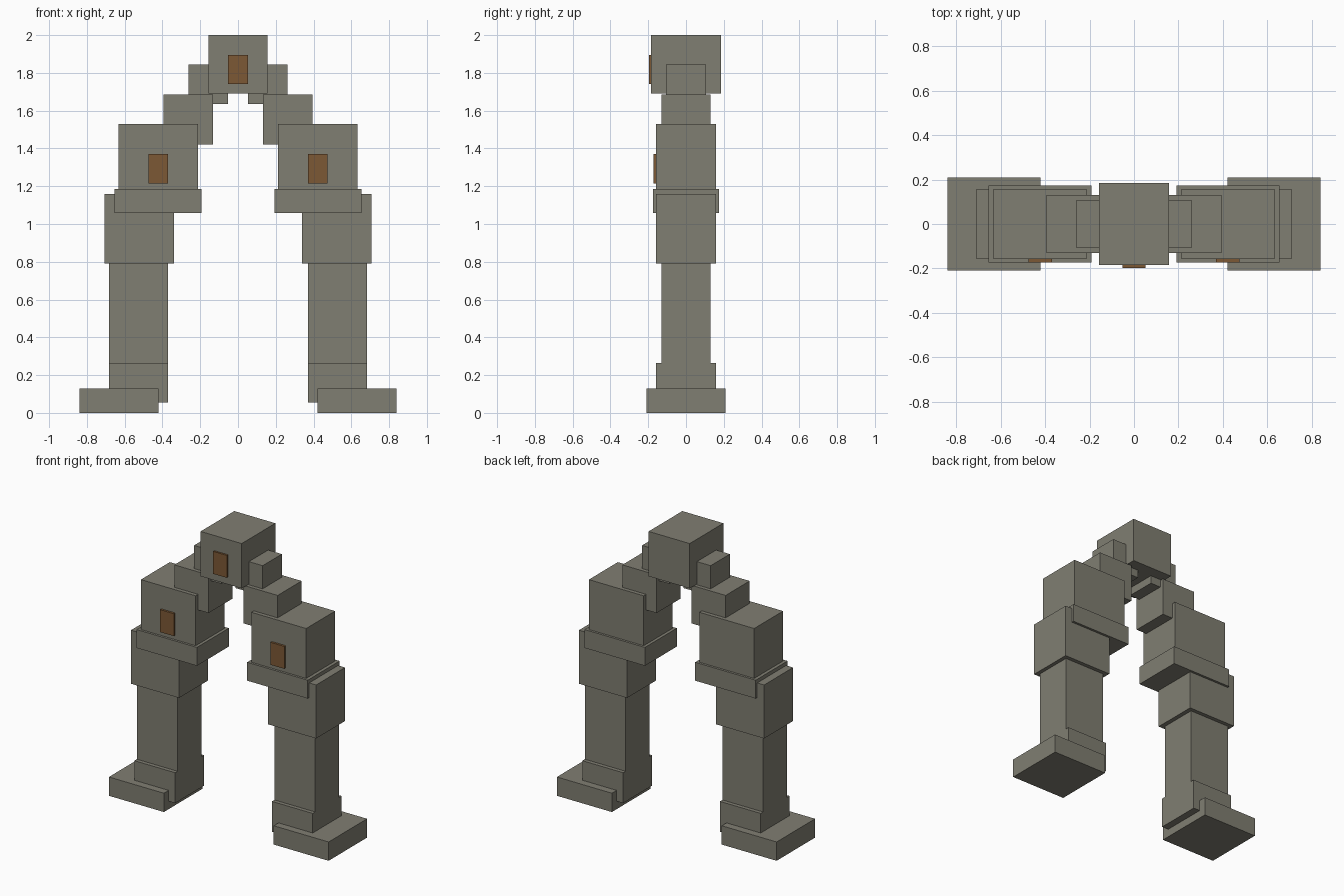
import bpy

cube = bpy.data.objects.get("Cube")
if cube:
    bpy.data.objects.remove(cube, do_unlink=True)


def make_material(name, rgb):
    mat = bpy.data.materials.new(name)
    mat.use_nodes = True
    colour = (*rgb, 1.0)
    mat.diffuse_color = colour
    bsdf = next(n for n in mat.node_tree.nodes if n.type == 'BSDF_PRINCIPLED')
    bsdf.inputs["Base Color"].default_value = colour
    bsdf.inputs["Roughness"].default_value = 0.9
    return mat


stone = make_material("grey_stone", (0.216, 0.209, 0.168))
brown = make_material("brown_plate", (0.202, 0.098, 0.035))


def box(name, x, y, z, mat=stone):
    """Axis-aligned block from (min, max) ranges."""
    bpy.ops.mesh.primitive_cube_add(
        size=1, location=[(a + b) / 2 for a, b in (x, y, z)])
    obj = bpy.context.object
    obj.name = name
    obj.scale = [b - a for a, b in (x, y, z)]
    bpy.ops.object.transform_apply(location=True, rotation=False, scale=True)
    obj.data.materials.append(mat)
    return obj


def pair(name, x, y, z, mat=stone):
    """The same block on both sides of the arch."""
    box("left_" + name, x, y, z, mat)
    box("right_" + name, (-x[1], -x[0]), y, z, mat)


def both(half):
    return (-half, half)


# Pillars: foot, ankle, shaft, capital
pair("foot", (0.42, 0.84), both(0.21), (0, 0.13))
pair("ankle", (0.37, 0.682), both(0.158), (0.055, 0.265))
pair("shaft", (0.37, 0.682), both(0.131), (0.265, 0.8))
pair("capital", (0.34, 0.708), both(0.158), (0.79, 1.16))

# Shoulders resting on the pillars
pair("ledge", (0.192, 0.655), both(0.174), (1.058, 1.185))
pair("shoulder", (0.213, 0.632), both(0.158), (1.185, 1.53))
pair("shoulder_plate", (0.37, 0.475), (-0.173, -0.155), (1.215, 1.37), brown)

# Stepped arch and keystone
pair("arch_step", (0.133, 0.395), both(0.131), (1.422, 1.685))
pair("upper_step", (0.054, 0.262), both(0.105), (1.635, 1.845))
box("keystone", both(0.157), both(0.184), (1.69, 2))
box("keystone_plate", both(0.052), (-0.197, -0.18), (1.74, 1.895), brown)
